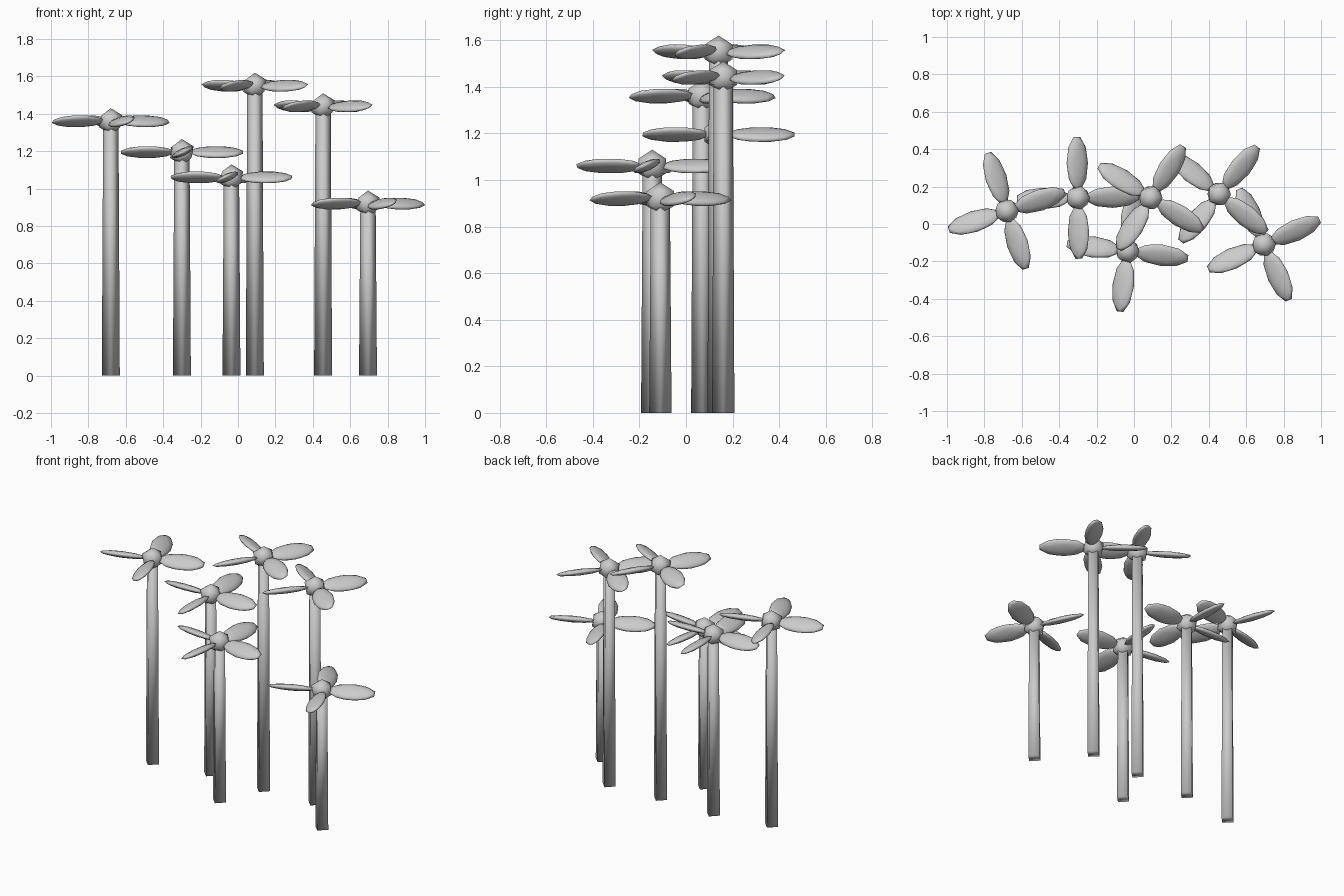
import bpy
from math import radians
from mathutils import Matrix, Vector

if "Cube" in bpy.data.objects:
    bpy.data.objects.remove(bpy.data.objects["Cube"])

# x, y, head height, petal angle in degrees
FLOWERS = [
    (-0.68, 0.07, 1.36, 18),
    (-0.30, 0.14, 1.195, 1),
    (-0.035, -0.145, 1.06, -7),
    (0.09, 0.14, 1.55, 58),
    (0.455, 0.16, 1.44, 51),
    (0.695, -0.11, 0.92, 24),
]


def finish(name, matrix):
    ob = bpy.context.object
    ob.name = name
    ob.data.transform(matrix)
    ob.data.shade_smooth()


for i, (x, y, z, angle) in enumerate(FLOWERS, 1):
    place = Matrix.Translation((x, y, z))

    # Four-sided, slightly tapered stem
    bpy.ops.mesh.primitive_cone_add(vertices=4, radius1=0.048, radius2=0.041, depth=z)
    finish(f"stem_{i}", Matrix.Translation((x, y, z / 2)))

    # Faceted flower centre
    bpy.ops.mesh.primitive_ico_sphere_add(subdivisions=1, radius=0.07)
    finish(f"flower_centre_{i}", place)

    # Four petals pitched like propeller blades
    for k in range(4):
        bpy.ops.mesh.primitive_ico_sphere_add(subdivisions=2, radius=1)
        finish(f"petal_{i}_{k + 1}",
               place
               @ Matrix.Rotation(radians(angle + 90 * k), 4, 'Z')
               @ Matrix.Translation((0.185, 0, 0))
               @ Matrix.Rotation(radians(25), 4, 'X')
               @ Matrix.Diagonal(Vector((0.148, 0.063, 0.02, 1))))
